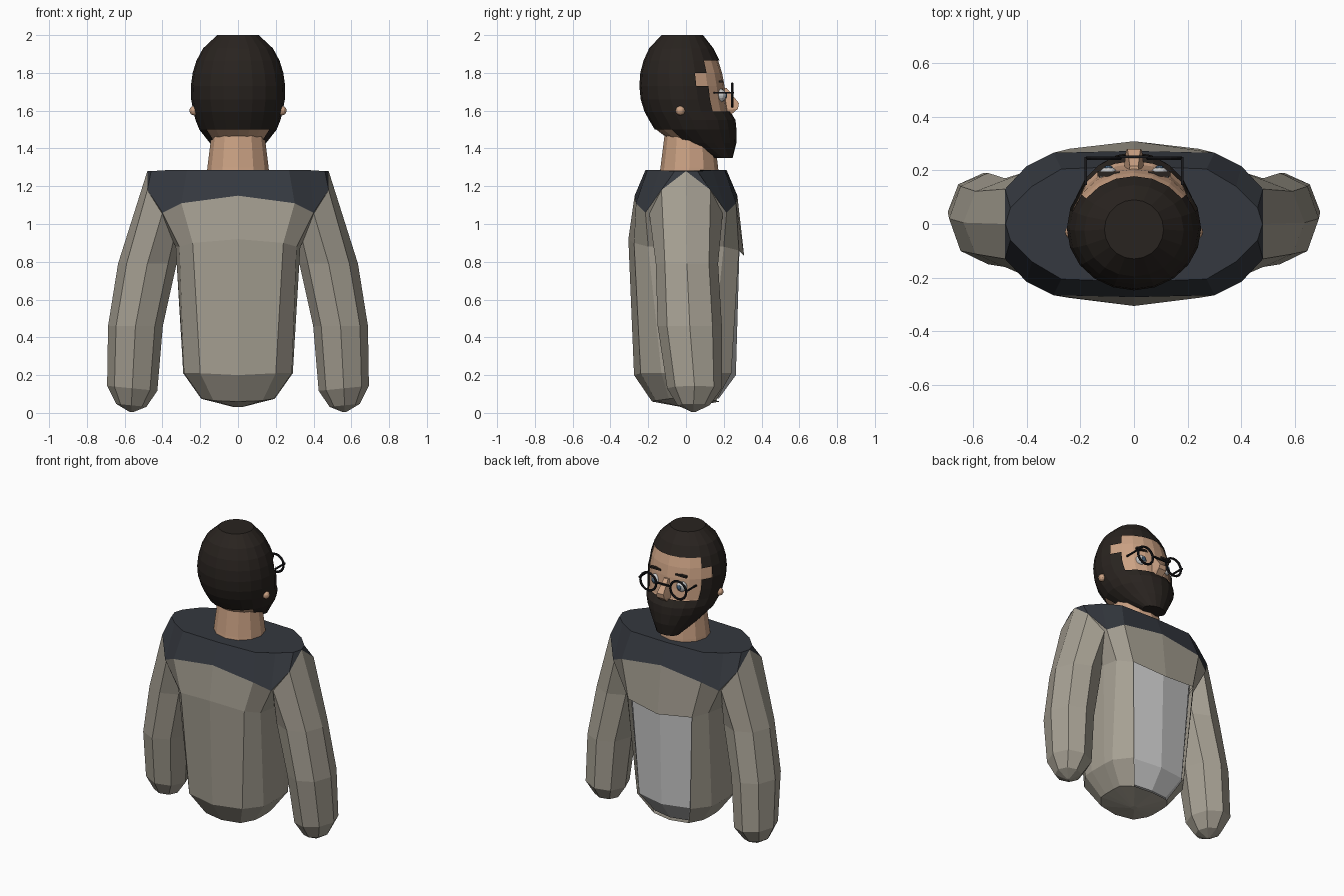
import bpy, bmesh
from math import sin, cos, pi
from mathutils import Vector

if "Cube" in bpy.data.objects:
    bpy.data.objects.remove(bpy.data.objects["Cube"])


def mat(name, r, g, b):
    m = bpy.data.materials.new(name)
    m.diffuse_color = (r, g, b, 1)
    m.use_nodes = True
    m.node_tree.nodes["Principled BSDF"].inputs["Base Color"].default_value = m.diffuse_color
    return m


BEIGE = mat("beige_cloth", .38, .35, .29)
DARK = mat("dark_cloth", .035, .04, .05)
SHIRT = mat("pale_cloth", .65, .65, .63)
SKIN = mat("skin", .6, .36, .23)
HAIR = mat("hair", .022, .017, .014)
BLACK = mat("black_frame", .01, .01, .012)
WHITE = mat("eye_white", .8, .8, .8)
IRIS = mat("iris", .06, .12, .2)


def finish(name, bm, material):
    bmesh.ops.recalc_face_normals(bm, faces=bm.faces)
    me = bpy.data.meshes.new(name)
    bm.to_mesh(me)
    bm.free()
    me.materials.append(material)
    ob = bpy.data.objects.new(name, me)
    bpy.context.collection.objects.link(ob)
    return ob


def loft(name, rings, material, start=True, end=True, drop=None):
    """Skin a list of equal rings; drop(level, segment, centre) removes faces."""
    bm = bmesh.new()
    vs = [[bm.verts.new(p) for p in r] for r in rings]
    n = len(vs[0])
    doomed = []
    for k in range(len(vs) - 1):
        for i in range(n):
            j = (i + 1) % n
            f = bm.faces.new((vs[k][i], vs[k][j], vs[k + 1][j], vs[k + 1][i]))
            if drop and drop(k, i, f.calc_center_median()):
                doomed.append(f)
    if start:
        bm.faces.new(vs[0])
    if end:
        bm.faces.new(vs[-1])
    bm.normal_update()
    bmesh.ops.recalc_face_normals(bm, faces=bm.faces)
    bmesh.ops.delete(bm, geom=doomed, context='FACES')
    return finish(name, bm, material)


def mirror_ring(q):
    """Quarter outline (centre back to side) to a full 16 point ring."""
    half = q + [(x, -y, z) for x, y, z in q[-2::-1]]
    return half + [(-x, y, z) for x, y, z in half[-2:0:-1]]


def oval(z, w, yb, yf, n):
    c, d = (yb + yf) / 2, (yf - yb) / 2
    return [(w * cos(2 * pi * i / n), c + d * sin(2 * pi * i / n), z) for i in range(n)]


# Jacket and dark shoulder yoke
top = mirror_ring([(0, -.215, 1.285), (.27, -.205, 1.285), (.38, -.14, 1.285), (.46, -.06, 1.28), (.478, 0, 1.28)])
edge = mirror_ring([(0, -.272, 1.15), (.3, -.265, 1.11), (.4, -.215, 1.06), (.48, -.13, 1.18), (.481, 0, 1.275)])
chest = mirror_ring([(0, -.305, .92), (.24, -.275, .9), (.31, -.2, .88), (.33, -.1, .88), (.33, 0, .88)])
hip = mirror_ring([(0, -.275, .2), (.2, -.24, .21), (.285, -.13, .21), (.29, -.06, .21), (.29, 0, .21)])
hem = mirror_ring([(0, -.18, .06), (.13, -.16, .065), (.19, -.09, .075), (.195, -.04, .075), (.195, 0, .075)])
base = [(x * .1, y * .1, .03) for x, y, z in hem]
chest[8] = (0, .308, .83)
chest[7], chest[9] = (.24, .28, .86), (-.24, .28, .86)
loft("shoulder_yoke", [top, edge], DARK, True, False)
loft("jacket", [edge, chest, hip, hem, base], BEIGE, False, True,
     lambda k, i, c: k in (1, 2) and i in (7, 8))

# Shirt seen through the open jacket front
inner = [[(x * .96, y * s, z + dz) for x, y, z in r]
         for r, s, dz in ((chest, .92, .05), (hip, .96, 0), (hem, .96, .015))]
loft("shirt", inner, SHIRT)

# Sleeves: outer, back-outer, back, back-inner, inner, then the front half
def sleeve(s):
    h = [(.48, 0, 1.28), (.48, -.13, 1.18), (.4, -.195, 1.06), (.34, -.1, .92), (.32, 0, .88),
         (.34, .1, .92), (.4, .195, 1.06), (.48, .13, 1.18)]
    rings = [h]
    for x, y, z, rx, ry in ((.48, .005, .79, .155, .165), (.543, .02, .46, .145, .17),
                            (.56, .045, .13, .133, .145), (.565, .04, .04, .08, .085),
                            (.565, .04, .005, .01, .01)):
        rings.append([(x + rx * cos(pi * i / 4), y - ry * sin(pi * i / 4),
                       z + .1 * rx * cos(pi * i / 4) * (z < .2)) for i in range(8)])
    rings = [[(s * x, y, max(z, 0)) for x, y, z in r] for r in rings]
    loft("sleeve_right" if s > 0 else "sleeve_left", rings, BEIGE)


for s in (-1, 1):
    sleeve(s)

# Neck
loft("neck", [oval(z, w, b, f, 12) for z, w, b, f in
              ((1.24, .168, -.145, .175), (1.3, .162, -.135, .17), (1.46, .142, -.115, .15), (1.55, .14, -.11, .15))], SKIN)

# Head, with hair and beard as one shell open at the face and nape
LEVELS = ((2.0, .11, -.13, .09), (1.93, .185, -.195, .145), (1.865, .22, -.225, .178), (1.8, .24, -.242, .2),
          (1.73, .25, -.247, .214), (1.66, .248, -.24, .222), (1.595, .236, -.22, .235), (1.55, .225, -.195, .262),
          (1.5, .205, -.165, .267), (1.43, .15, -.07, .267), (1.35, .08, .14, .247))


def hair_gap(k, i, c):
    face = 1.73 < c.z < 1.865 and c.y > .075 or 1.595 < c.z < 1.73 and c.y > .125
    nape = c.z < 1.5 and c.y < -.04
    return face or nape


loft("head", [oval(z - .012 if z > 1.9 else z + .012 * (z < 1.4), w * .955, b * .955, f * .955, 20)
              for z, w, b, f in LEVELS], SKIN)
loft("hair_and_beard", [oval(*l, 20) for l in LEVELS], HAIR, drop=hair_gap)

# Nose
loft("nose", [[(-w, .17, z), (w, .17, z), (w * .7, y, z - d), (-w * .7, y, z - d)] for z, w, y, d in
              ((1.72, .022, .215, 0), (1.64, .035, .28, 0), (1.6, .042, .275, -.01), (1.58, .035, .24, 0))], SKIN)


def ball(name, loc, r, material, flat=1):
    bm = bmesh.new()
    bmesh.ops.create_uvsphere(bm, u_segments=12, v_segments=8, radius=r)
    for v in bm.verts:
        v.co.y *= flat
        v.co += Vector(loc)
    finish(name, bm, material)


def bar(name, a, b, t, material):
    a, b = Vector(a), Vector(b)
    bm = bmesh.new()
    bmesh.ops.create_cube(bm, size=1)
    for v in bm.verts:
        v.co = Vector(((a + b) / 2)[i] + v.co[i] * (abs(b[i] - a[i]) + t) for i in range(3))
    finish(name, bm, material)


# Eyes, brows, ears and round spectacles
for s, side in ((-1, "left"), (1, "right")):
    ball("eye_" + side, (s * .095, .178, 1.68), .036, WHITE)
    ball("iris_" + side, (s * .095, .21, 1.68), .016, IRIS, .5)
    bar("brow_" + side, (s * .06, .19, 1.755), (s * .13, .182, 1.755), .012, HAIR)
    ball("ear_" + side, (s * .232, -.03, 1.6), .025, SKIN)
    bpy.ops.mesh.primitive_torus_add(location=(s * .113, .245, 1.682), rotation=(pi / 2, 0, 0),
                                     major_radius=.06, minor_radius=.008, major_segments=16, minor_segments=6)
    rim = bpy.context.object
    rim.name = "spectacle_rim_" + side
    rim.data.materials.append(BLACK)
    bar("spectacle_arm_" + side, (s * .18, .15, 1.695), (s * .18, .245, 1.695), .009, BLACK)
bar("spectacle_bridge", (-.055, .25, 1.695), (.055, .25, 1.695), .01, BLACK)
